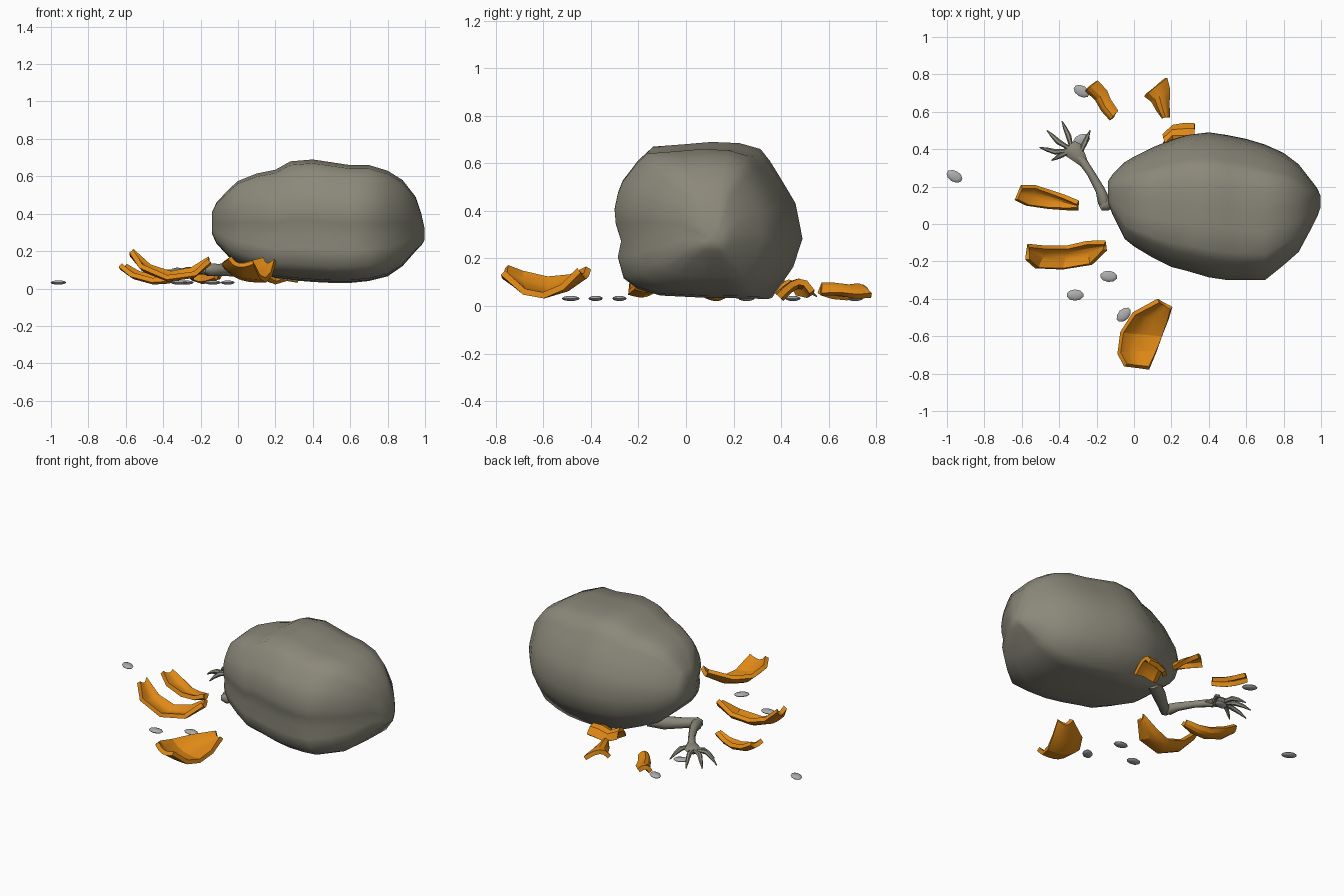
import bpy, bmesh, math
from mathutils import Vector, Matrix


def material(name, rgb):
    m = bpy.data.materials.new(name)
    m.diffuse_color = (*rgb, 1)
    return m


STONE = material("stone_grey", (0.26, 0.25, 0.195))
ORANGE = material("pumpkin_orange", (0.74, 0.25, 0.008))
SEED = material("seed_grey", (0.42, 0.42, 0.42))


def finish(bm, name, mat, angle=40):
    bmesh.ops.recalc_face_normals(bm, faces=bm.faces)
    me = bpy.data.meshes.new(name)
    bm.to_mesh(me)
    bm.free()
    ob = bpy.data.objects.new(name, me)
    bpy.context.collection.objects.link(ob)
    me.materials.append(mat)
    bpy.ops.object.select_all(action='DESELECT')
    ob.select_set(True)
    bpy.context.view_layer.objects.active = ob
    bpy.ops.object.shade_smooth_by_angle(angle=math.radians(angle))
    return ob


def skin(bm, rings, closed=True):
    """Bridge successive rows of points with quads."""
    rows = [[bm.verts.new(p) for p in r] for r in rings]
    n = len(rows[0])
    for a, b in zip(rows, rows[1:]):
        for i in range(n if closed else n - 1):
            j = (i + 1) % n
            bm.faces.new((a[i], a[j], b[j], b[i]))
    if closed:
        bm.faces.new(rows[0])
        bm.faces.new(rows[-1])


# Boulder: one side-view outline, fitted to front and top outlines along x
section = [(-.3, .42), (-.285, .49), (-.265, .54), (-.2, .625), (-.15, .67), (-.02, .68),
           (.1, .69), (.22, .685), (.31, .66), (.35, .61), (.4, .53), (.46, .43), (.49, .28),
           (.45, .16), (.36, .03), (.23, .033), (.1, .035), (-.1, .045), (-.2, .075),
           (-.26, .12), (-.285, .21), (-.27, .28), (-.295, .36)]
stations = [  # x, y min, y max, z min, z max
    (-.138, .11, .23, .29, .41), (-.115, .05, .265, .24, .46), (-.05, -.08, .33, .17, .53),
    (0, -.12, .36, .13, .575), (.1, -.18, .41, .09, .615), (.2, -.23, .45, .055, .635),
    (.28, -.25, .475, .045, .68), (.4, -.285, .49, .035, .69), (.5, -.3, .475, .03, .675),
    (.6, -.3, .455, .03, .66), (.7, -.3, .425, .04, .66), (.8, -.22, .38, .065, .63),
    (.88, -.15, .32, .12, .58), (.95, -.02, .23, .2, .49), (.98, .04, .19, .23, .4),
    (.998, .09, .15, .26, .32)]
bm = bmesh.new()
skin(bm, [[(x, y0 + (y + .3) / .79 * (y1 - y0), z0 + (z - .03) / .66 * (z1 - z0))
           for y, z in section] for x, y0, y1, z0, z1 in stations])
finish(bm, "boulder", STONE, 70)


# Shell shards: curved strip between two edges, then thickened
def shard(name, a, b, sag, thick=.026):
    bm = bmesh.new()
    rows = []
    for p, q in zip(a, b):
        row = []
        for k in range(6):
            t = k / 5
            v = Vector(p).lerp(Vector(q), t)
            v.z -= sag * math.sin(math.pi * t ** .75)
            row.append(v)
        rows.append(row)
    skin(bm, rows, closed=False)
    ob = finish(bm, name, ORANGE, 25)
    mod = ob.modifiers.new("thickness", 'SOLIDIFY')
    mod.thickness = thick
    mod.offset = 0
    bpy.ops.object.modifier_apply(modifier=mod.name)
    bpy.ops.object.shade_smooth_by_angle(angle=math.radians(25))


shard("shell_shard_front",
      [(.13, -.41, .16), (0, -.48, .125), (-.065, -.58, .115), (-.08, -.69, .14), (-.045, -.755, .165)],
      [(.2, -.45, .15), (.18, -.52, .08), (.15, -.6, .045), (.12, -.68, .06), (.08, -.77, .14)], .03)
shard("shell_shard_left_front",
      [(-.565, -.115, .205), (-.47, -.125, .12), (-.36, -.125, .085), (-.25, -.1, .105), (-.155, -.1, .165)],
      [(-.57, -.19, .2), (-.52, -.235, .12), (-.38, -.24, .06), (-.23, -.215, .08), (-.155, -.14, .15)], .025)
shard("shell_shard_left_back",
      [(-.6, .2, .125), (-.53, .2, .085), (-.44, .17, .06), (-.37, .145, .065), (-.3, .115, .085)],
      [(-.63, .13, .125), (-.57, .1, .075), (-.46, .085, .045), (-.37, .08, .05), (-.3, .08, .08)], .02)
shard("shell_shard_by_boulder",
      [(.16, .47, .05), (.21, .52, .04), (.27, .53, .055), (.325, .53, .06)],
      [(.16, .38, .05), (.2, .4, .03), (.26, .39, .05), (.32, .39, .04)], -.05)
shard("shell_shard_back",
      [(.06, .69, .05), (.1, .66, .045), (.13, .61, .05), (.16, .57, .05)],
      [(.17, .78, .045), (.185, .72, .04), (.18, .65, .05), (.18, .57, .05)], -.035)
shard("shell_shard_back_left",
      [(-.255, .72, .05), (-.2, .67, .03), (-.165, .61, .035), (-.12, .56, .05)],
      [(-.2, .765, .06), (-.15, .71, .045), (-.13, .66, .05), (-.09, .6, .06)], -.025)

# Seeds: flattened ellipsoids
for i, (x, y, ang) in enumerate([(-.96, .255, -30), (-.28, .71, -30), (-.28, .45, 20),
                                 (-.135, -.28, -5), (-.315, -.38, 0), (-.055, -.485, 45)]):
    bm = bmesh.new()
    bmesh.ops.create_uvsphere(bm, u_segments=10, v_segments=6, radius=1, matrix=
                              Matrix.Translation((x, y, .032))
                              @ Matrix.Rotation(math.radians(ang), 4, 'Z')
                              @ Matrix.Diagonal((.046, .03, .011, 1)))
    finish(bm, f"seed_{i + 1}", SEED, 50)


# Arm and hand: tapered tubes along bent paths
def tube(name, path, flat=1, sides=8):
    pts = [Vector(p[:3]) for p in path]
    rings = []
    for i, c in enumerate(pts):
        d = (pts[min(i + 1, len(pts) - 1)] - pts[max(i - 1, 0)]).normalized()
        side = d.cross(Vector((0, 0, 1))).normalized()
        up = side.cross(d)
        r = path[i][3]
        rings.append([c + side * r * math.cos(k * math.tau / sides)
                      + up * r * flat * math.sin(k * math.tau / sides) for k in range(sides)])
    bm = bmesh.new()
    skin(bm, rings)
    finish(bm, name, STONE, 50)


tube("upper_arm", [(.08, .27, .12, .04), (0, .22, .105, .042), (-.1, .14, .1, .032),
                   (-.155, .1, .1, .034), (-.18, .085, .1, .015)])
tube("forearm", [(-.15, .085, .1, .02), (-.16, .12, .1, .034), (-.18, .18, .1, .026),
                 (-.23, .27, .095, .021), (-.275, .335, .09, .024), (-.3, .36, .085, .022)])
tube("palm", [(-.265, .32, .09, .022), (-.29, .355, .09, .036), (-.325, .395, .09, .05),
              (-.345, .415, .085, .04)], flat=.45)
for i, (x, y, kx, ky) in enumerate([(-.505, .41, -.42, .385), (-.465, .5, -.405, .44),
                                    (-.385, .55, -.35, .47), (-.235, .5, -.265, .43),
                                    (-.44, .34, -.385, .37)]):
    bx, by = (-.29, .375) if i == 3 else (-.33, .395)
    tube(f"finger_{i + 1}", [(bx, by, .085, .018), ((bx + kx) / 2, (by + ky) / 2, .09, .012),
                             (kx, ky, .09, .015), ((kx + x) / 2, (ky + y) / 2, .07, .011),
                             (x, y, .04, .003)], sides=6)
